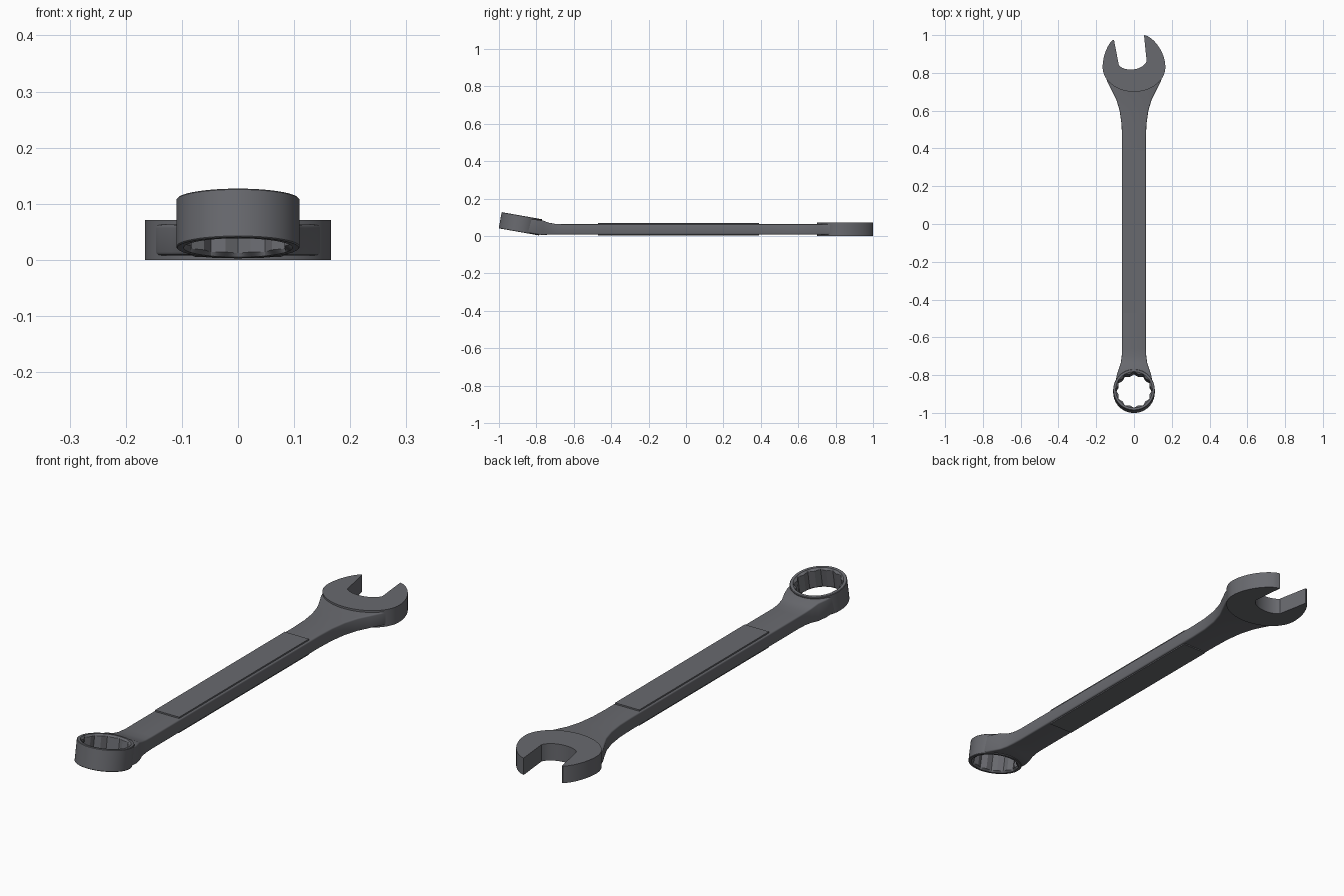
import bpy, bmesh, math
from mathutils import Matrix, Vector
from mathutils.geometry import interpolate_bezier

cube = bpy.data.objects.get("Cube")
if cube:
    bpy.data.objects.remove(cube, do_unlink=True)

steel = bpy.data.materials.new("dark_steel")
steel.use_nodes = True
COLOR = (0.14, 0.143, 0.158, 1)
steel.diffuse_color = COLOR
bsdf = steel.node_tree.nodes["Principled BSDF"]
bsdf.inputs["Base Color"].default_value = COLOR
bsdf.inputs["Roughness"].default_value = 0.5


def finish(name, bm):
    """Turn a bmesh into a named, coloured object."""
    bmesh.ops.recalc_face_normals(bm, faces=bm.faces)
    mesh = bpy.data.meshes.new(name)
    bm.to_mesh(mesh)
    bm.free()
    mesh.materials.append(steel)
    obj = bpy.data.objects.new(name, mesh)
    bpy.context.collection.objects.link(obj)
    return obj


def activate(obj):
    bpy.ops.object.select_all(action='DESELECT')
    obj.select_set(True)
    bpy.context.view_layer.objects.active = obj


def smooth(obj, degrees=30):
    activate(obj)
    bpy.ops.object.shade_smooth_by_angle(angle=math.radians(degrees))


def loft(loops, closed=False):
    """Skin equal-length loops of points; cap the ends or close into a ring."""
    bm = bmesh.new()
    rows = [[bm.verts.new(p) for p in loop] for loop in loops]
    n = len(rows[0])
    pairs = list(zip(rows, rows[1:]))
    if closed:
        pairs.append((rows[-1], rows[0]))
    else:
        bm.faces.new(rows[0])
        bm.faces.new(rows[-1])
    for a, b in pairs:
        for i in range(n):
            j = (i + 1) % n
            bm.faces.new((a[i], a[j], b[j], b[i]))
    return bm


def prism(outline, z0, z1):
    return loft([[(x, y, z) for x, y in outline] for z in (z0, z1)])


def curve(*points, steps=14):
    return [(p.x, p.y) for p in interpolate_bezier(*[Vector(p) for p in points], steps)]


# Ring end placement: tilted upward away from the handle
RING = Matrix.Translation((0, -0.885, 0.065)) @ Matrix.Rotation(math.radians(-10), 4, 'X')
SEG = 96


def circle(r, z):
    return [(r * math.cos(math.tau * i / SEG), r * math.sin(math.tau * i / SEG), z)
            for i in range(SEG)]


def twelve_point(r, z):
    """Outline of two overlapping hexagons."""
    pts = []
    for i in range(SEG):
        a = math.tau * i / SEG
        off = (a + math.pi / 12) % (math.pi / 6) - math.pi / 12
        d = r * math.cos(math.pi / 6) / math.cos(math.pi / 6 - abs(off))
        pts.append((d * math.cos(a), d * math.sin(a), z))
    return pts


# Box end ring with chamfered twelve-point socket
H = 0.044
bm = loft([circle(0.108, -H), circle(0.11, -H + 0.002), circle(0.11, H - 0.002),
           circle(0.108, H), circle(0.097, H), twelve_point(0.096, H - 0.007),
           twelve_point(0.096, -H + 0.007), circle(0.097, -H)], closed=True)
bm.transform(RING)
smooth(finish("ring_end", bm), 20)

# Handle: stations of (y, half width, bottom, top)
stations = [
    (-0.86, 0.102, 0.020, 0.095), (-0.80, 0.091, 0.009, 0.087),
    (-0.765, 0.080, 0.005, 0.083), (-0.735, 0.070, 0.007, 0.071),
    (-0.70, 0.065, 0.008, 0.065), (-0.66, 0.063, 0.008, 0.063),
    (0.45, 0.063, 0.008, 0.063), (0.53, 0.066, 0.008, 0.063),
    (0.60, 0.076, 0.008, 0.063), (0.66, 0.094, 0.008, 0.063),
    (0.71, 0.119, 0.008, 0.063), (0.75, 0.140, 0.008, 0.063),
    (0.80, 0.157, 0.008, 0.063)]
handle = finish("handle", loft([[(-w, y, b), (w, y, b), (w, y, t), (-w, y, t)]
                                for y, w, b, t in stations]))
bevel = handle.modifiers.new("rounded_edges", 'BEVEL')
bevel.width = 0.006
bevel.segments = 3
bevel.limit_method = 'ANGLE'
bevel.angle_limit = math.radians(50)

# Clear the handle out of the socket
bm = loft([circle(0.103, -0.2), circle(0.103, 0.2)])
bm.transform(RING)
cutter = finish("socket_cutter", bm)
cutter.hide_render = True
cut = handle.modifiers.new("socket", 'BOOLEAN')
cut.operation = 'DIFFERENCE'
cut.object = cutter
activate(handle)
for mod in ("rounded_edges", "socket"):
    bpy.ops.object.modifier_apply(modifier=mod)
bpy.data.objects.remove(cutter, do_unlink=True)
smooth(handle, 35)

# Raised panels on both faces of the handle
for name, z0, z1 in (("top_panel", 0.06, 0.069), ("bottom_panel", 0.003, 0.012)):
    w = 0.056
    finish(name, prism([(-w, -0.47), (w, -0.47), (w, 0.39), (-w, 0.39)], z0, z1))

# Open jaw: rounded back, two prongs and a slanted slot
back = [(0.166 * math.cos(a), 0.83 + 0.13 * math.sin(a))
        for a in (math.pi * (1 + i / 32) for i in range(32))]
right_prong = curve((0.166, 0.83), (0.166, 0.90), (0.12, 0.97), (0.07, 0.996))
slot = curve((0.067, 0.862), (0.045, 0.81), (-0.05, 0.805), (-0.08, 0.84))
left_prong = curve((-0.112, 0.975), (-0.14, 0.95), (-0.166, 0.89), (-0.166, 0.83))
outline = back + right_prong + [(0.053, 1.0)] + slot + [(-0.106, 0.975)] + left_prong[:-1]
smooth(finish("open_jaw", prism(outline, 0.0, 0.071)), 25)
